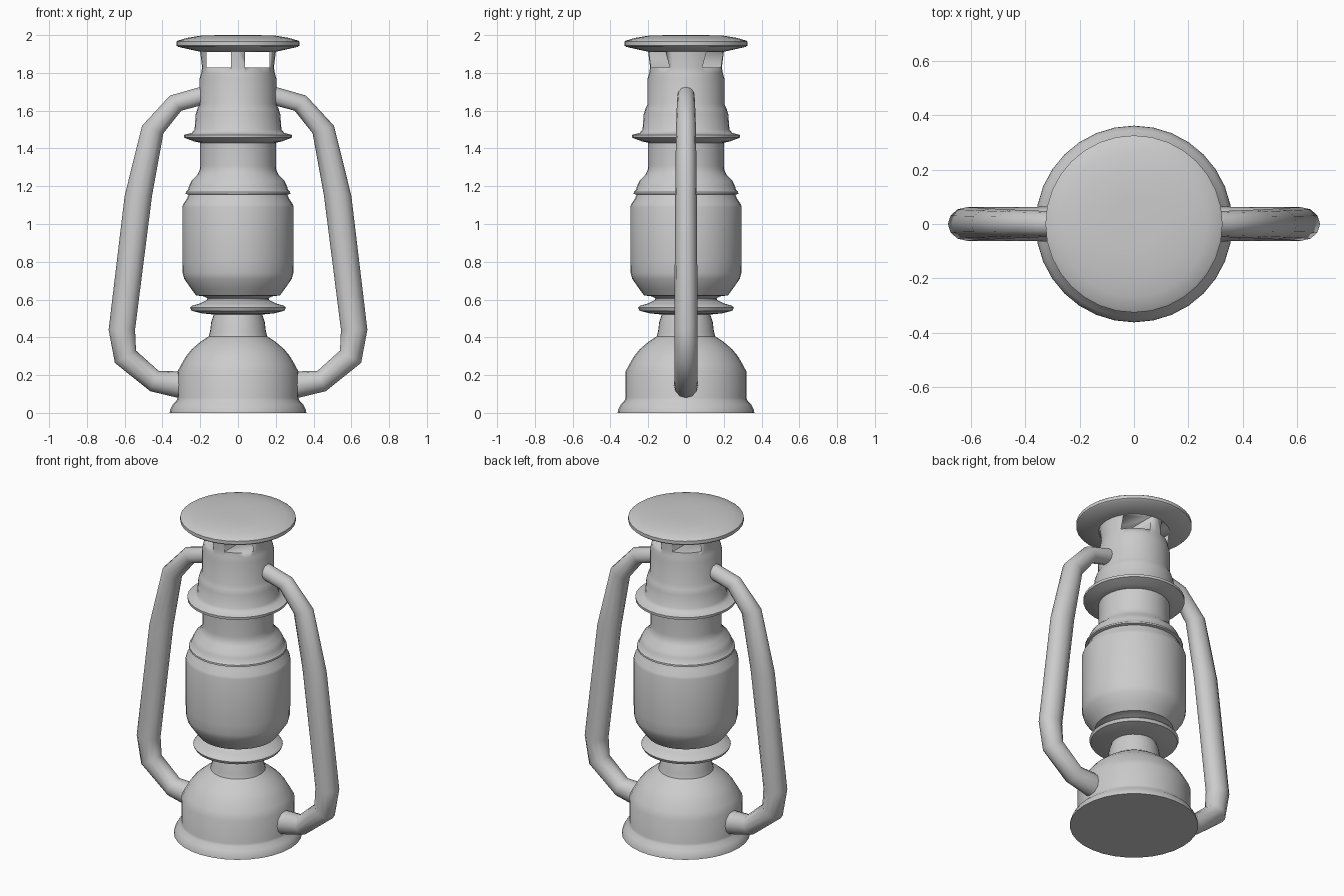
import bpy, bmesh, math

if "Cube" in bpy.data.objects:
    bpy.data.objects.remove(bpy.data.objects["Cube"])


def finish(name, bm, angle=38):
    bmesh.ops.remove_doubles(bm, verts=bm.verts, dist=1e-5)
    bmesh.ops.recalc_face_normals(bm, faces=bm.faces)
    me = bpy.data.meshes.new(name)
    bm.to_mesh(me)
    bm.free()
    me.shade_smooth()
    me.set_sharp_from_angle(angle=math.radians(angle))
    ob = bpy.data.objects.new(name, me)
    bpy.context.collection.objects.link(ob)
    return ob


def skin(bm, rings):
    # bridge matching vertex rings and cap both ends
    n = len(rings[0])
    for a, b in zip(rings, rings[1:]):
        for i in range(n):
            j = (i + 1) % n
            bm.faces.new((a[i], a[j], b[j], b[i]))
    bm.faces.new(rings[0][::-1])
    bm.faces.new(rings[-1])


def lathe(name, profile, n=32):
    bm = bmesh.new()
    rings = [[bm.verts.new((r * math.cos(2 * math.pi * i / n),
                            r * math.sin(2 * math.pi * i / n), z))
              for i in range(n)] for r, z in profile]
    skin(bm, rings)
    return finish(name, bm)


# fuel tank with foot rim, dome and neck
lathe("fuel_tank", [(.362, 0), (.36, .015), (.345, .045), (.325, .065), (.32, .08),
                    (.32, .22), (.298, .26), (.275, .30), (.245, .337), (.20, .375),
                    (.155, .405), (.148, .43), (.142, .48), (.13, .515), (.125, .535)])

# burner plate
lathe("burner_plate", [(.12, .52), (.19, .527), (.245, .54), (.253, .557), (.245, .567),
                       (.20, .58), (.165, .597), (.155, .625)])

# glass globe
lathe("globe", [(.16, .605), (.18, .617), (.222, .622), (.232, .635), (.25, .66),
                (.285, .71), (.293, .74), (.295, .80), (.295, 1.09), (.29, 1.105),
                (.27, 1.135), (.262, 1.155)])

# globe collar and lower chimney
lathe("collar", [(.255, 1.153), (.277, 1.16), (.276, 1.17), (.265, 1.18), (.258, 1.205),
                 (.245, 1.23), (.215, 1.26), (.203, 1.285), (.20, 1.31), (.20, 1.44)])

# upper chimney with flange
chimney = lathe("chimney", [(.20, 1.43), (.235, 1.438), (.285, 1.457), (.286, 1.472),
                            (.245, 1.482), (.23, 1.50), (.224, 1.58), (.215, 1.61),
                            (.203, 1.635), (.203, 1.77), (.195, 1.80), (.19, 1.83),
                            (.20, 1.91), (.20, 1.925)])

# two vent channels run front to back under the cap
for s in (-1, 1):
    bm = bmesh.new()
    bmesh.ops.create_cube(bm, size=1)
    for v in bm.verts:
        v.co.x = s * .103 + v.co.x * .13
        v.co.z = 1.87 + v.co.z * .082
    cutter = finish("vent_cutter", bm)
    cutter.hide_render = True
    cutter.hide_viewport = True
    mod = chimney.modifiers.new("vent", 'BOOLEAN')
    mod.operation = 'DIFFERENCE'
    mod.solver = 'EXACT'
    mod.object = cutter

# domed cap
lathe("cap", [(.10, 1.912), (.21, 1.914), (.318, 1.938), (.326, 1.945), (.326, 1.965),
              (.318, 1.971), (.27, 1.985), (.20, 1.997), (.10, 2.0)])

# side tube: outer and inner edge points with the half depth
path = [((.15, 1.74), (.15, 1.64), .045), ((.36, 1.68), (.30, 1.60), .048),
        ((.508, 1.52), (.395, 1.48), .053), ((.60, 1.15), (.455, 1.15), .057),
        ((.685, .44), (.545, .44), .062), ((.652, .265), (.54, .33), .062),
        ((.465, .115), (.42, .222), .062), ((.32, .08), (.32, .22), .064),
        ((.25, .07), (.25, .225), .064)]
bm = bmesh.new()
rings = []
N = 12
for (ox, oz), (ix, iz), d in path:
    ring = []
    for k in range(N):
        c, s = math.cos(2 * math.pi * k / N), math.sin(2 * math.pi * k / N)
        ring.append(bm.verts.new(((ox + ix) / 2 + (ox - ix) / 2 * c, d * s,
                                  (oz + iz) / 2 + (oz - iz) / 2 * c)))
    rings.append(ring)
skin(bm, rings)
tube = finish("side_tube", bm, 50)
tube.modifiers.new("mirror", 'MIRROR').use_axis[0] = True
